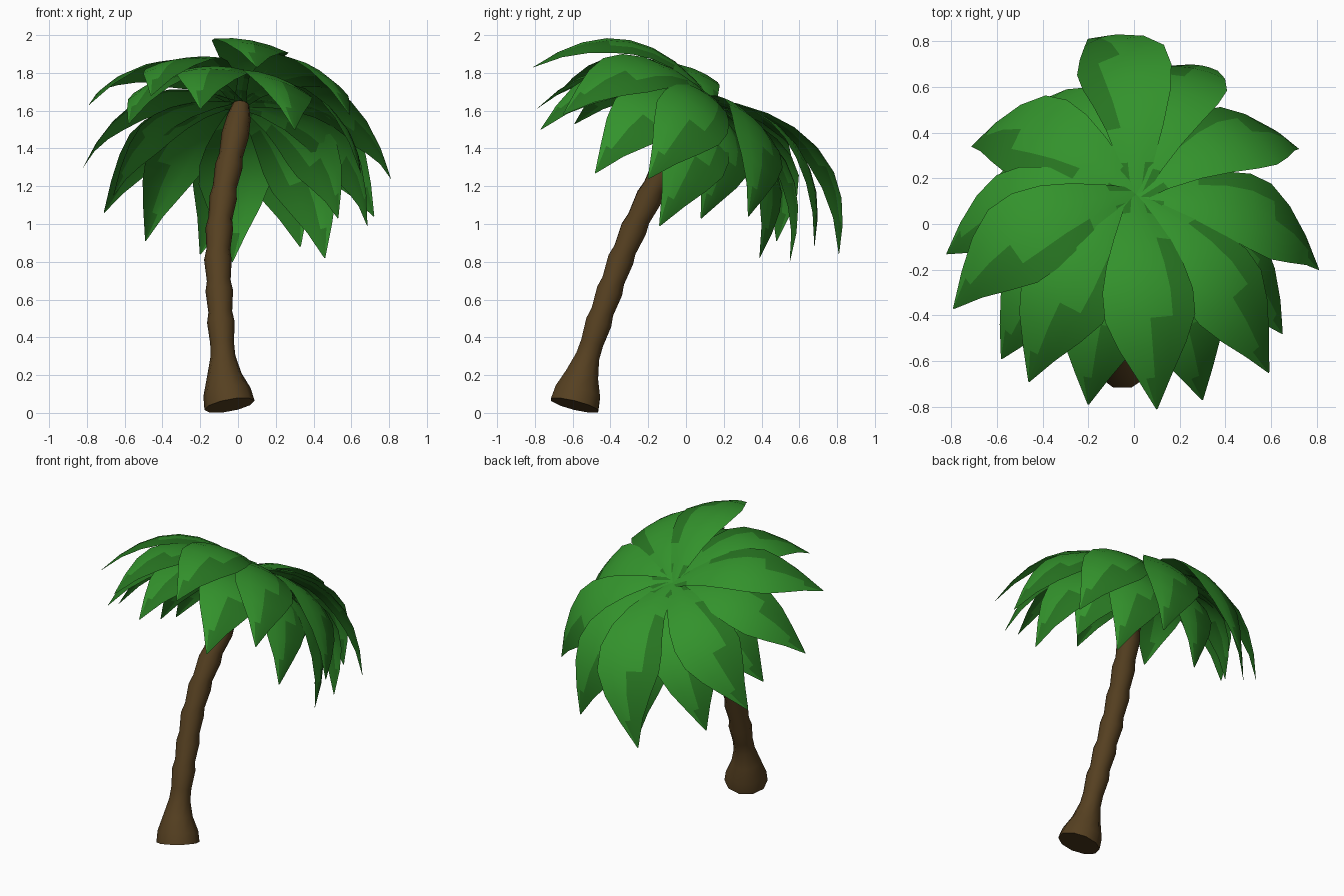
import bpy, bmesh, math
from mathutils import Vector

if "Cube" in bpy.data.objects:
    bpy.data.objects.remove(bpy.data.objects["Cube"])


def material(name, rgb):
    m = bpy.data.materials.new(name)
    m.diffuse_color = (*rgb, 1)
    m.use_nodes = True
    m.node_tree.nodes["Principled BSDF"].inputs["Base Color"].default_value = m.diffuse_color
    return m


LEAF = material("leaf green", (0.033, 0.29, 0.025))
LEAF_DARK = material("dark leaf green", (0.020, 0.175, 0.015))
BARK = material("bark brown", (0.092, 0.051, 0.015))


def finish(bm, name, mats, angle):
    me = bpy.data.meshes.new(name)
    bm.to_mesh(me)
    bm.free()
    for m in mats:
        me.materials.append(m)
    ob = bpy.data.objects.new(name, me)
    bpy.context.collection.objects.link(ob)
    bpy.ops.object.select_all(action='DESELECT')
    ob.select_set(True)
    bpy.context.view_layer.objects.active = ob
    bpy.ops.object.shade_smooth_by_angle(angle=math.radians(angle))
    return ob


# Trunk: leaning centre line, flared foot, then overlapping bark rings
PATH = [(-.045, -.59, .04), (-.06, -.57, .12), (-.073, -.55, .2), (-.08, -.52, .3),
        (-.092, -.455, .5), (-.107, -.35, .8), (-.098, -.265, 1.0), (-.07, -.165, 1.2),
        (-.03, -.06, 1.4), (.012, .07, 1.6), (.02, .12, 1.68)]


def centre(z):
    for a, b in zip(PATH, PATH[1:]):
        if z <= b[2] or b is PATH[-1]:
            return Vector(a).lerp(Vector(b), (z - a[2]) / (b[2] - a[2]))


def trunk():
    rings = [(.04, .135), (.11, .127), (.2, .092), (.3, .066)]
    z = .37
    while z < 1.5:
        rings += [(z, .063), (z + .11, .073)]
        z += .165
    rings += [(1.56, .064), (1.63, .045)]
    bm = bmesh.new()
    prev = None
    n = 10
    for z, r in rings:
        c = centre(z)
        axis = (centre(min(z + .06, 1.68)) - centre(max(z - .06, .04))).normalized()
        u = Vector((0, 1, 0)).cross(axis).normalized()
        v = axis.cross(u)
        ring = [bm.verts.new(c + r * (math.cos(k * math.tau / n) * u + math.sin(k * math.tau / n) * v))
                for k in range(n)]
        if prev:
            for k in range(n):
                bm.faces.new((prev[k], prev[(k + 1) % n], ring[(k + 1) % n], ring[k]))
        else:
            bm.faces.new(ring[::-1])
        prev = ring
    bm.faces.new(prev)
    finish(bm, "trunk", [BARK], 60)


# Fronds: equal arched leaf sheets round a crown axis that leans with the trunk,
# each swung so that it ends at its tip
TILT = math.radians(29)
AXIS = Vector((0, math.sin(TILT), math.cos(TILT)))
CROWN = Vector((.01, .13, 1.665))
WIDTHS = [.03, .075, .125, .17, .2, .2, .15, .077, .003]


def frond(name, tip, curl, drop, wide):
    base = CROWN - AXIS * drop
    chord = Vector(tip) - base
    length = chord.length
    along = chord.normalized()
    up = (AXIS - along * AXIS.dot(along)).normalized()
    side = up.cross(along)
    rows = len(WIDTHS) - 1

    def rib(t):
        u = t * 1.03 - .03
        bow = u * (1 - u)
        return base + chord * u + up * length * .92 * bow + side * curl * 4 * bow

    bm = bmesh.new()
    grid = []
    for i, w in enumerate(WIDTHS):
        t = i / rows
        tangent = (rib(min(t + .06, 1)) - rib(max(t - .06, 0))).normalized()
        across = (side - tangent * side.dot(tangent)).normalized()
        normal = tangent.cross(across)
        w *= wide
        grid.append([bm.verts.new(rib(t) + across * s * w + normal * w * (-.14 * s - .14 * s * s))
                     for s in (-1, -.5, 0, .5, 1)])
    for i in range(rows):
        for j in range(4):
            f = bm.faces.new((grid[i][j], grid[i + 1][j], grid[i + 1][j + 1], grid[i][j + 1]))
            # darker band along one edge and at the tip
            f.material_index = int((j == 3 and i >= 2) or (j == 2 and i >= 5)
                                   or (j == 1 and i == 7) or (i == 0 and j in (0, 3)))
    finish(bm, name, [LEAF, LEAF_DARK], 40)


# tip position, sideways bow
UPPER = [((.10, -.81, 1.83), 0), ((.59, -.65, 1.58), 0), ((.81, -.2, 1.24), .02),
         ((.72, .33, 1.04), .02), ((.33, .68, .88), .02), ((-.2, .81, .84), -.08),
         ((-.71, .34, 1.06), -.03), ((-.79, -.37, 1.63), -.02), ((-.46, -.69, 1.68), 0)]
LOWER = [(.30, -.77, 1.5), (.65, -.48, 1.27), (.685, -.14, .99), (.53, .08, 1.03),
         (.46, .39, .82), (-.03, .55, .8), (-.49, .48, .91), (-.66, .1, 1.15),
         (-.82, -.13, 1.3), (-.58, -.59, 1.53), (-.2, -.79, 1.61)]

trunk()
for k, (tip, curl) in enumerate(UPPER):
    frond(f"upper_frond_{k + 1}", tip, curl, 0, 1.0)
for k, tip in enumerate(LOWER):
    frond(f"lower_frond_{k + 1}", tip, 0, .03, .95)
